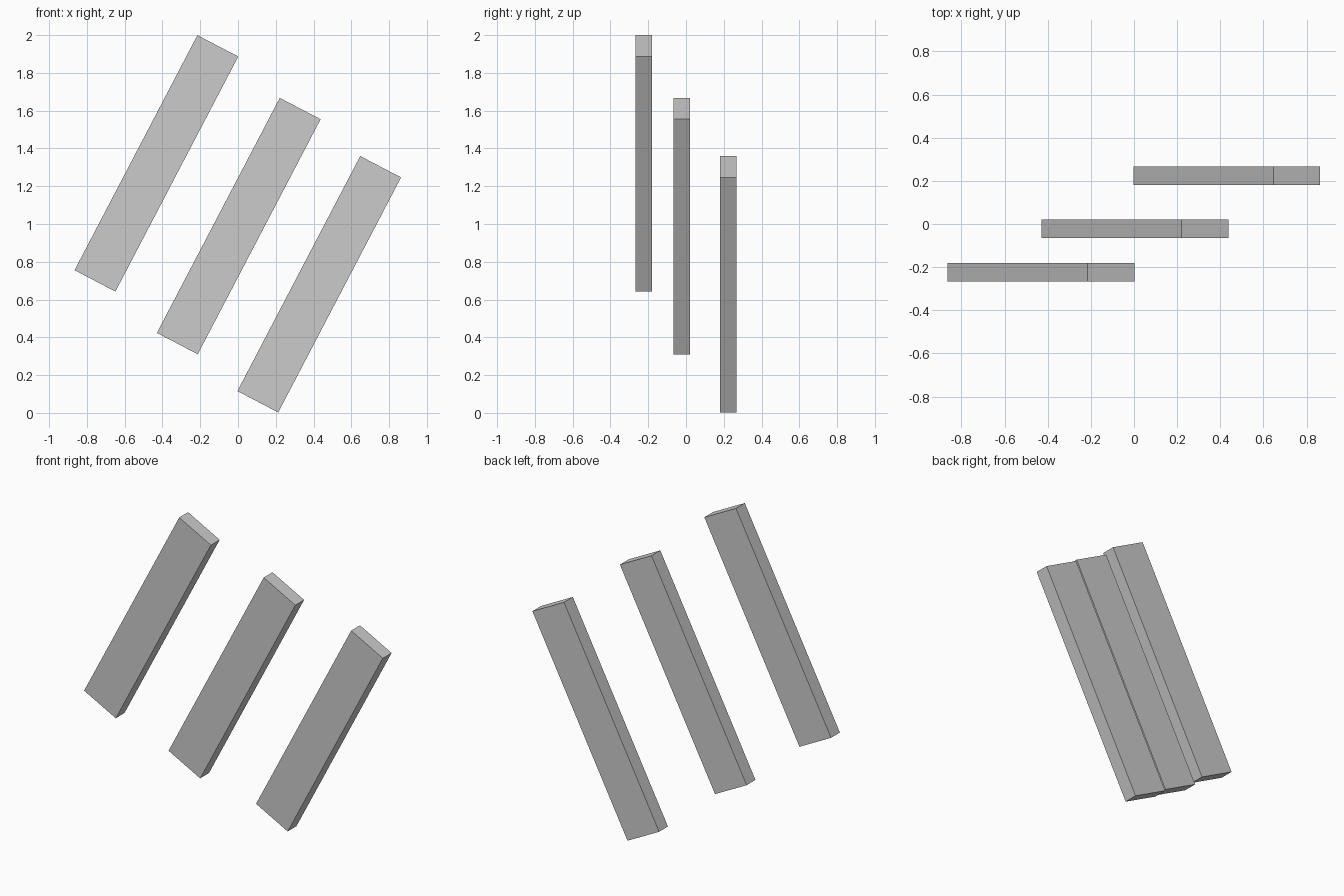
import bpy
from math import radians

if "Cube" in bpy.data.objects:
    bpy.data.objects.remove(bpy.data.objects["Cube"])

WIDTH, DEPTH, LENGTH = 0.244, 0.086, 1.404
TILT = radians(27.6)


def slat(name, centre):
    """One flat rectangular bar, leaning towards +x."""
    bpy.ops.mesh.primitive_cube_add(size=1, location=centre, rotation=(0, TILT, 0))
    bar = bpy.context.object
    bar.name = name
    bar.scale = (WIDTH, DEPTH, LENGTH)


# Three parallel slats, stepping down and back from left to right
slat("upper_slat", (-0.432, -0.224, 1.321))
slat("middle_slat", (0.004, -0.022, 0.989))
slat("lower_slat", (0.430, 0.224, 0.681))
